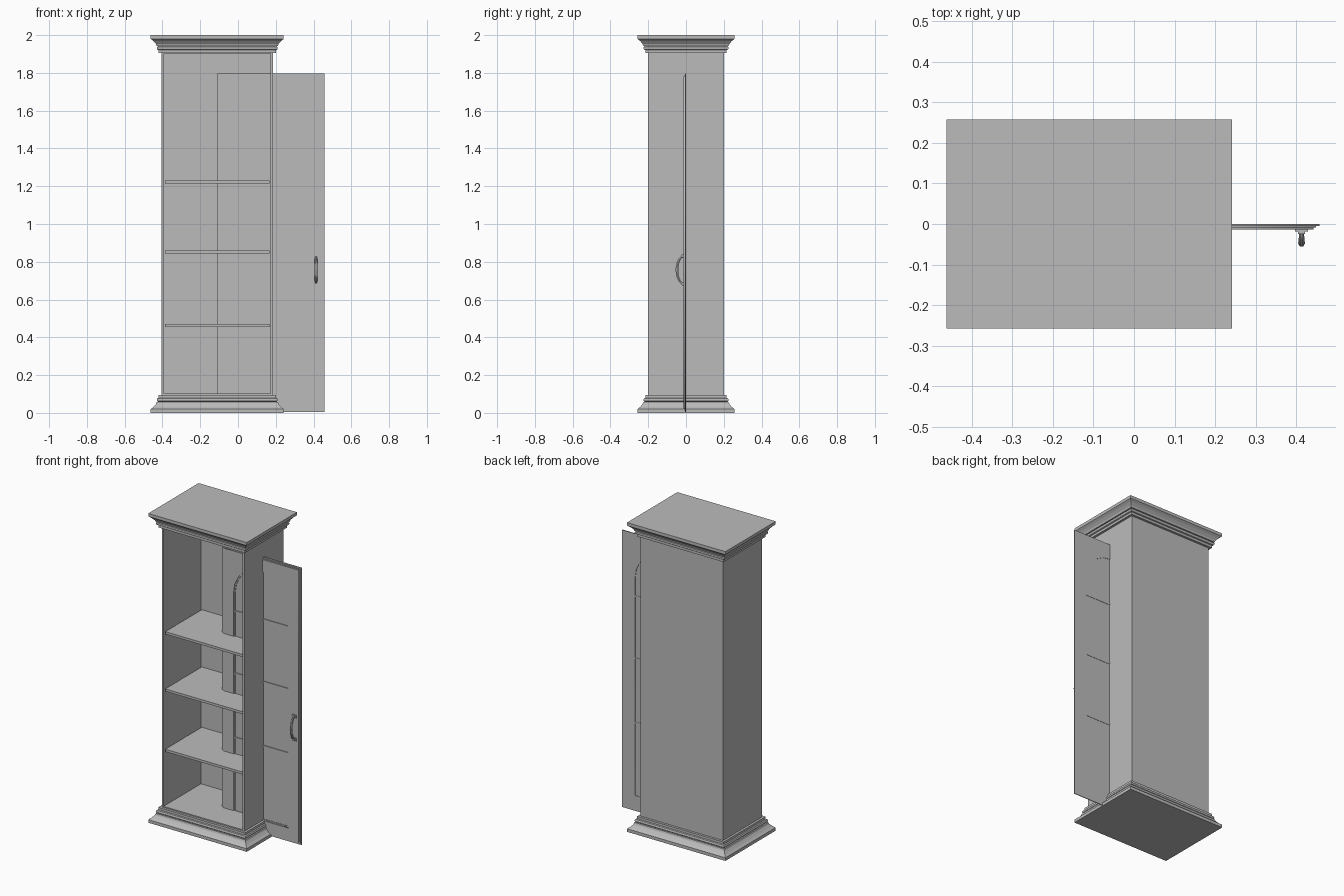
import bpy, bmesh, math
from mathutils import Vector, Matrix

cube = bpy.data.objects.get("Cube")
if cube:
    bpy.data.objects.remove(cube, do_unlink=True)

grey = bpy.data.materials.new("plain_grey")
GREY = (0.5, 0.5, 0.5, 1)
grey.diffuse_color = GREY
grey.use_nodes = True
grey.node_tree.nodes["Principled BSDF"].inputs["Base Color"].default_value = GREY

CX = -0.11                      # cabinet centre
HALF_W, HALF_D = 0.295, 0.2     # cabinet half width and depth


def finish(bm, name):
    bmesh.ops.recalc_face_normals(bm, faces=bm.faces)
    mesh = bpy.data.meshes.new(name)
    bm.to_mesh(mesh)
    bm.free()
    mesh.materials.append(grey)
    obj = bpy.data.objects.new(name, mesh)
    bpy.context.collection.objects.link(obj)
    return obj


def box_mesh(x0, x1, y0, y1, z0, z1):
    bm = bmesh.new()
    size = Matrix.Diagonal((x1 - x0, y1 - y0, z1 - z0, 1))
    mid = Matrix.Translation(((x0 + x1) / 2, (y0 + y1) / 2, (z0 + z1) / 2))
    bmesh.ops.create_cube(bm, size=1, matrix=mid @ size)
    return bm


def box(name, *bounds):
    return finish(box_mesh(*bounds), name)


def moulding(name, profile):
    """Stack rectangles that stand out from the cabinet by each profile offset."""
    bm = bmesh.new()
    rings = []
    for out, z in profile:
        w, d = HALF_W + out, HALF_D + out
        rings.append([bm.verts.new((CX + sx * w, sy * d, z))
                      for sx, sy in ((-1, -1), (1, -1), (1, 1), (-1, 1))])
    for low, high in zip(rings, rings[1:]):
        for i in range(4):
            j = (i + 1) % 4
            bm.faces.new((low[i], low[j], high[j], high[i]))
    bm.faces.new(rings[0])
    bm.faces.new(rings[-1])
    return finish(bm, name)


def to_mesh(curve, name):
    temp = bpy.data.objects.new(name + "_curve", curve)
    bpy.context.collection.objects.link(temp)
    graph = bpy.context.evaluated_depsgraph_get()
    mesh = bpy.data.meshes.new_from_object(temp.evaluated_get(graph))
    bpy.data.objects.remove(temp, do_unlink=True)
    mesh.name = name
    mesh.materials.clear()
    mesh.materials.append(grey)
    obj = bpy.data.objects.new(name, mesh)
    bpy.context.collection.objects.link(obj)
    return obj


def plate(name, outlines, y0, y1):
    """Flat upright plate between two depths; inner outlines become holes."""
    curve = bpy.data.curves.new(name, "CURVE")
    curve.dimensions = "2D"
    curve.fill_mode = "BOTH"
    curve.extrude = abs(y1 - y0) / 2
    for points in outlines:
        spline = curve.splines.new("POLY")
        spline.points.add(len(points) - 1)
        for p, (x, z) in zip(spline.points, points):
            p.co = (x, z, 0, 1)
        spline.use_cyclic_u = True
    obj = to_mesh(curve, name)
    obj.data.transform(Matrix.Translation((0, (y0 + y1) / 2, 0))
                       @ Matrix.Rotation(math.pi / 2, 4, "X"))
    return obj


# Cabinet shell: a box whose front is inset and pushed back
bm = box_mesh(CX - HALF_W, CX + HALF_W, -HALF_D, HALF_D, 0.09, 1.915)
bm.faces.ensure_lookup_table()
front = min(bm.faces, key=lambda f: f.calc_center_median().y)
bmesh.ops.inset_region(bm, faces=[front], thickness=0.018)
new = bmesh.ops.extrude_face_region(bm, geom=[front])
bmesh.ops.translate(bm, vec=(0, 2 * HALF_D - 0.018, 0),
                    verts=[v for v in new["geom"] if isinstance(v, bmesh.types.BMVert)])
if front.is_valid:
    bmesh.ops.delete(bm, geom=[front], context="FACES_ONLY")
finish(bm, "cabinet_shell")

# Base and crown share one stepped profile
profile = [(0.057, 0), (0.057, 0.02), (0.043, 0.031), (0.03, 0.046), (0.026, 0.057),
           (0.018, 0.058), (0.024, 0.063), (0.025, 0.07), (0.022, 0.077),
           (0.015, 0.08), (0.015, 0.095), (0, 0.095)]
moulding("base_moulding", profile)
moulding("crown_moulding", [(out, 2 - z) for out, z in profile])

# Shelves
for i, z in enumerate((0.462, 0.852, 1.222)):
    box(f"shelf_{i + 1}", CX - 0.277, CX + 0.277, -0.19, 0.183, z - 0.008, z + 0.008)

# Door, standing through the cabinet side
LEFT, RIGHT, BOTTOM, TOP = -0.11, 0.457, 0.005, 1.797
AX, RADIUS, SILL, SPRING = 0.175, 0.19, 0.103, 1.51


def rect(inset):
    l, r, b, t = LEFT + inset, RIGHT - inset, BOTTOM + inset, TOP - inset
    return [(l, b), (r, b), (r, t), (l, t)]


def arch(grow):
    r = RADIUS + grow
    top = [(AX + r * math.cos(a), SPRING + r * math.sin(a))
           for a in (math.pi * i / 10 for i in range(11))]
    return [(AX - r, SILL - grow), (AX + r, SILL - grow)] + top


plate("door_back_frame", [rect(0), arch(0)], 0, -0.005)
plate("door_middle_frame", [rect(0.008), arch(0)], -0.005, -0.009)
plate("door_front_frame", [rect(0.015), arch(0.008)], -0.009, -0.014)
plate("door_pane", [arch(0.002)], -0.003, -0.006)
for i, z in enumerate((0.575, 0.99, 1.393)):
    box(f"glazing_bar_{i + 1}", AX - RADIUS, AX + RADIUS, -0.011, -0.001, z - 0.005, z + 0.005)

# Door handle: a bowed grip on two feet
HX, HZ = 0.413, 0.757
curve = bpy.data.curves.new("handle_grip", "CURVE")
curve.dimensions = "3D"
curve.bevel_depth = 0.007
curve.bevel_resolution = 1
curve.use_fill_caps = True
spline = curve.splines.new("POLY")
spline.points.add(10)
for i, p in enumerate(spline.points):
    a = math.pi * i / 10
    p.co = (HX, -0.015 - 0.033 * math.sin(a), HZ - 0.07 * math.cos(a), 1)
    p.radius = 0.7 + 0.5 * math.sin(a)
grip = to_mesh(curve, "handle_grip")
bpy.context.view_layer.objects.active = grip
grip.select_set(True)
bpy.ops.object.shade_smooth_by_angle()
for side, name in ((-1, "lower"), (1, "upper")):
    z = HZ + side * 0.074
    box(f"handle_{name}_foot", HX - 0.016, HX + 0.016, -0.019, -0.013, z - 0.01, z + 0.01)
    box(f"handle_{name}_collar", HX - 0.009, HX + 0.009, -0.025, -0.018, z - 0.007, z + 0.007)
